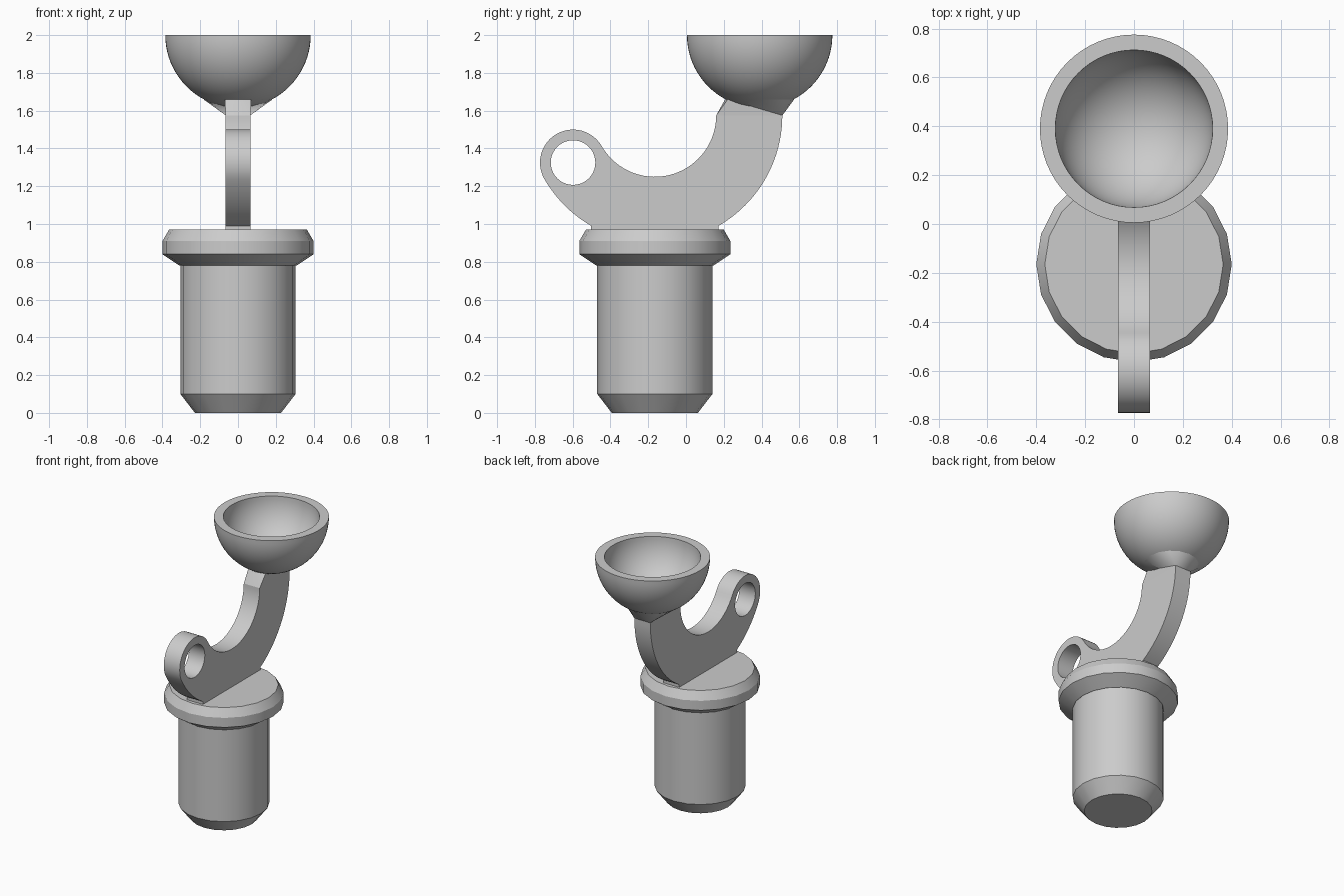
import bpy
import bmesh
from math import sin, cos, pi, radians
from mathutils import Vector

cube = bpy.data.objects.get("Cube")
if cube:
    bpy.data.objects.remove(cube, do_unlink=True)

grey = bpy.data.materials.new("plain grey")
grey.use_nodes = True
grey.diffuse_color = (0.6, 0.6, 0.6, 1)
grey.node_tree.nodes["Principled BSDF"].inputs["Base Color"].default_value = (0.6, 0.6, 0.6, 1)

AXIS_Y = -0.165    # plug axis, also the centre of the hooked arm
ARM_Z = 1.575
BOWL_Y = 0.39
HALF = 0.065       # half the arm thickness


def finish(obj, angle=25):
    obj.data.materials.clear()
    obj.data.materials.append(grey)
    bpy.ops.object.select_all(action='DESELECT')
    obj.select_set(True)
    bpy.context.view_layer.objects.active = obj
    bpy.ops.object.shade_smooth_by_angle(angle=radians(angle))


def make(name, bm, angle=25):
    bmesh.ops.remove_doubles(bm, verts=bm.verts, dist=1e-5)
    bmesh.ops.recalc_face_normals(bm, faces=bm.faces)
    mesh = bpy.data.meshes.new(name)
    bm.to_mesh(mesh)
    bm.free()
    obj = bpy.data.objects.new(name, mesh)
    bpy.context.collection.objects.link(obj)
    finish(obj, angle)
    return obj


def lathe(name, profile, y, sides):
    """Spin (radius, height) points around a vertical axis."""
    bm = bmesh.new()
    verts = [bm.verts.new((r, y, z)) for r, z in profile]
    edges = [bm.edges.new(pair) for pair in zip(verts, verts[1:])]
    bmesh.ops.spin(bm, geom=verts + edges, cent=(0, y, 0), axis=(0, 0, 1),
                   angle=2 * pi, steps=sides, use_duplicate=False)
    return make(name, bm)


def arc(cx, cy, r, start, end, steps):
    angles = [radians(start + (end - start) * i / steps) for i in range(steps + 1)]
    return [(cx + r * cos(a), cy + r * sin(a)) for a in angles]


# Plug: chamfered cylinder with a flared collar
lathe("plug_body", [(0, 0), (0.228, 0), (0.305, 0.1), (0.305, 0.8)], AXIS_Y, 20)
lathe("plug_collar", [(0, 0.78), (0.31, 0.78), (0.4, 0.84), (0.4, 0.91),
                      (0.365, 0.97), (0, 0.97)], AXIS_Y, 20)

# Hooked arm: ring-shaped sweep with a rounded, pierced end and a flat foot
inner, outer = 0.325, 0.675
mid, cap = (inner + outer) / 2, (outer - inner) / 2
eye = (AXIS_Y + mid * cos(radians(210)), ARM_Z + mid * sin(radians(210)))
outline = arc(AXIS_Y, ARM_Z, outer, 360, 300, 20)
outline += [(AXIS_Y + outer / 2, 0.95), (AXIS_Y - outer / 2, 0.95)]
outline += arc(AXIS_Y, ARM_Z, outer, 240, 210, 10)
outline += arc(*eye, cap, 210, 30, 24)[1:]
outline += arc(AXIS_Y, ARM_Z, inner, 210, 360, 36)[1:]
hole = arc(*eye, 0.118, 0, 360, 40)[:-1]

curve = bpy.data.curves.new("arm_outline", 'CURVE')
curve.dimensions = '2D'
curve.fill_mode = 'BOTH'
curve.extrude = HALF
for points in (outline, hole):
    spline = curve.splines.new('POLY')
    spline.points.add(len(points) - 1)
    for p, (u, v) in zip(spline.points, points):
        p.co = (u, v, 0, 1)
    spline.use_cyclic_u = True
source = bpy.data.objects.new("arm_outline", curve)
bpy.context.collection.objects.link(source)
flat = source.evaluated_get(bpy.context.evaluated_depsgraph_get()).to_mesh()
bm = bmesh.new()
bm.from_mesh(flat)
for v in bm.verts:
    v.co = Vector((v.co.z, v.co.x, v.co.y))
bpy.data.objects.remove(source, do_unlink=True)
make("hooked_arm", bm)

# Neck: blends the rectangular arm end into a round seat under the bowl
bm = bmesh.new()
front, back = AXIS_Y + inner, AXIS_Y + outer
foot = [bm.verts.new((x, y, ARM_Z)) for x, y in
        ((HALF, front), (HALF, back), (-HALF, back), (-HALF, front))]
seat = [bm.verts.new((x, y, 1.66)) for x, y in arc(0, BOWL_Y, 0.183, 0, 360, 16)[:-1]]
rings = [bm.edges.new((loop[i - 1], loop[i])) for loop in (foot, seat) for i in range(len(loop))]
bmesh.ops.bridge_loops(bm, edges=rings)
make("neck", bm)

# Bowl: thick hemispherical shell, open at the top
shell = arc(0, 2, 0.385, -90, 0, 20) + arc(0, 2, 0.322, 0, -90, 20)
lathe("bowl", shell, BOWL_Y, 64)
